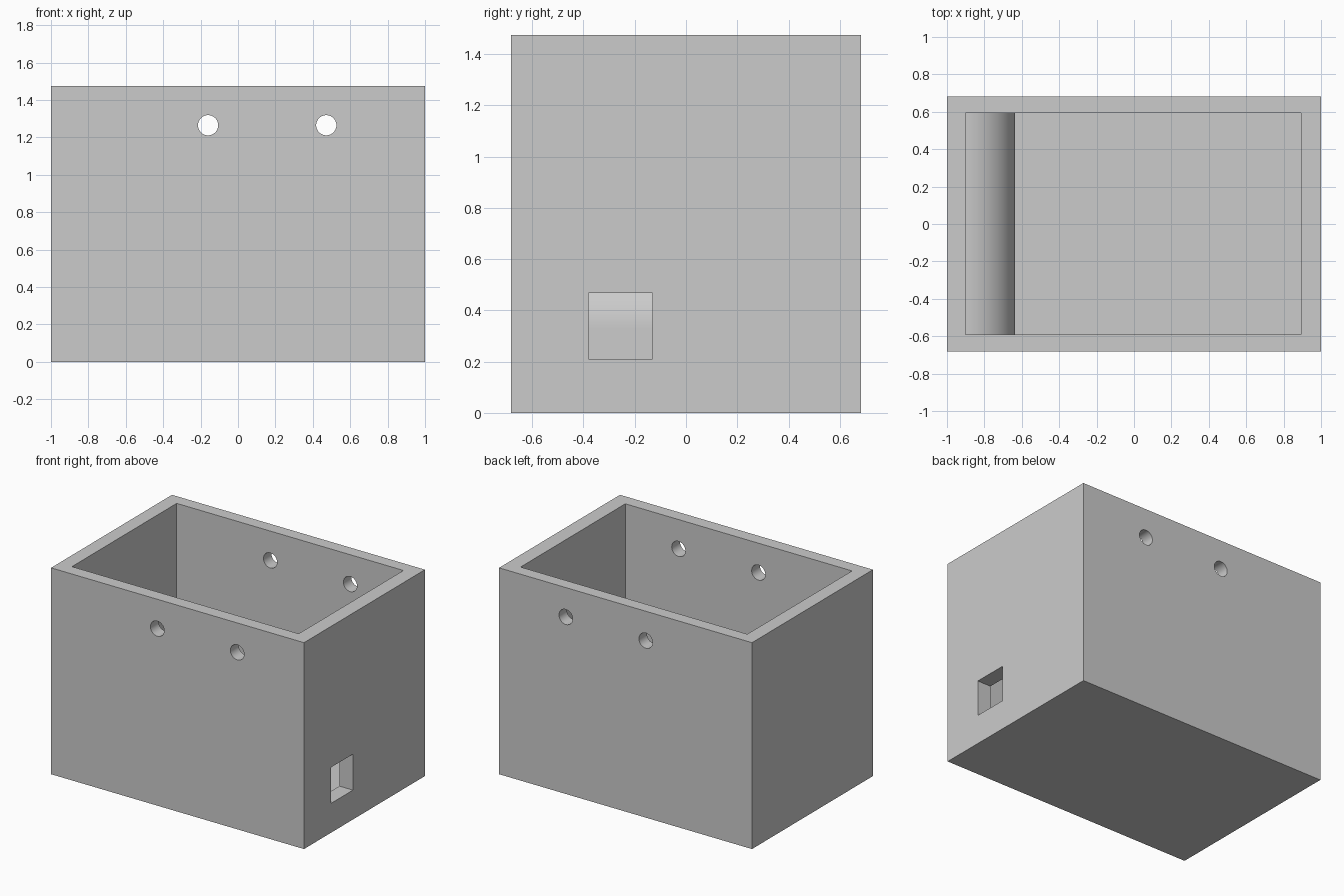
import bpy, bmesh, math
from mathutils import Matrix, Vector

cube = bpy.data.objects.get("Cube")
if cube:
    bpy.data.objects.remove(cube, do_unlink=True)

# Material
GREY = (0.6, 0.6, 0.6, 1.0)
grey = bpy.data.materials.new("plain grey")
grey.use_nodes = True
grey.diffuse_color = GREY
grey.node_tree.nodes["Principled BSDF"].inputs["Base Color"].default_value = GREY


def finish(name, bm):
    bmesh.ops.recalc_face_normals(bm, faces=bm.faces[:])
    mesh = bpy.data.meshes.new(name)
    bm.to_mesh(mesh)
    bm.free()
    mesh.materials.append(grey)
    obj = bpy.data.objects.new(name, mesh)
    bpy.context.collection.objects.link(obj)
    return obj


def box(name, low, high):
    low, high = Vector(low), Vector(high)
    bm = bmesh.new()
    bmesh.ops.create_cube(bm, size=1, matrix=Matrix.Translation((low + high) / 2)
                          @ Matrix.Diagonal((*(high - low), 1)))
    return finish(name, bm)


def rod(name, x, z, radius):
    bm = bmesh.new()
    bmesh.ops.create_cone(bm, cap_ends=True, segments=48, radius1=radius, radius2=radius,
                          depth=2, matrix=Matrix.Translation((x, 0, z))
                          @ Matrix.Rotation(math.pi / 2, 4, 'X'))
    return finish(name, bm)


def select_only(obj):
    bpy.ops.object.select_all(action='DESELECT')
    obj.select_set(True)
    bpy.context.view_layer.objects.active = obj


def cut(target, cutter):
    cutter.hide_render = True
    select_only(target)
    mod = target.modifiers.new("cut", 'BOOLEAN')
    mod.operation, mod.solver, mod.object = 'DIFFERENCE', 'EXACT', cutter
    bpy.ops.object.modifier_apply(modifier=mod.name)
    bpy.data.objects.remove(cutter, do_unlink=True)


# Open-topped box
FLOOR, TOP = 0.1, 1.475
shell = box("box_shell", (-1, -0.683, 0), (1, 0.683, TOP))
cut(shell, box("cavity_cutter", (-0.9, -0.59, FLOOR), (0.893, 0.593, TOP + 0.5)))

# Side opening and the two pairs of rod holes
cut(shell, box("window_cutter", (0.8, -0.38, 0.21), (1.2, -0.13, 0.467)))
for hole_x in (-0.16, 0.472):
    cut(shell, rod("hole_cutter", hole_x, 1.265, 0.054))

# Rounded step along the inner end wall
RADIUS, SPRING = 0.265, 0.33
profile = [(-0.9, FLOOR), (-0.9 + RADIUS, FLOOR)]
for i in range(25):
    a = math.pi / 2 * i / 24
    profile.append((-0.9 + RADIUS * math.cos(a), SPRING + RADIUS * math.sin(a)))
bm = bmesh.new()
face = bm.faces.new([bm.verts.new((x, -0.59, z)) for x, z in profile])
side = bmesh.ops.extrude_face_region(bm, geom=[face])
bmesh.ops.translate(bm, vec=(0, 1.183, 0),
                    verts=[v for v in side["geom"] if isinstance(v, bmesh.types.BMVert)])
step = finish("rounded_step", bm)

# Smooth round surfaces, keep corners crisp
for obj in (shell, step):
    select_only(obj)
    bpy.ops.object.shade_smooth_by_angle(angle=math.radians(30))
